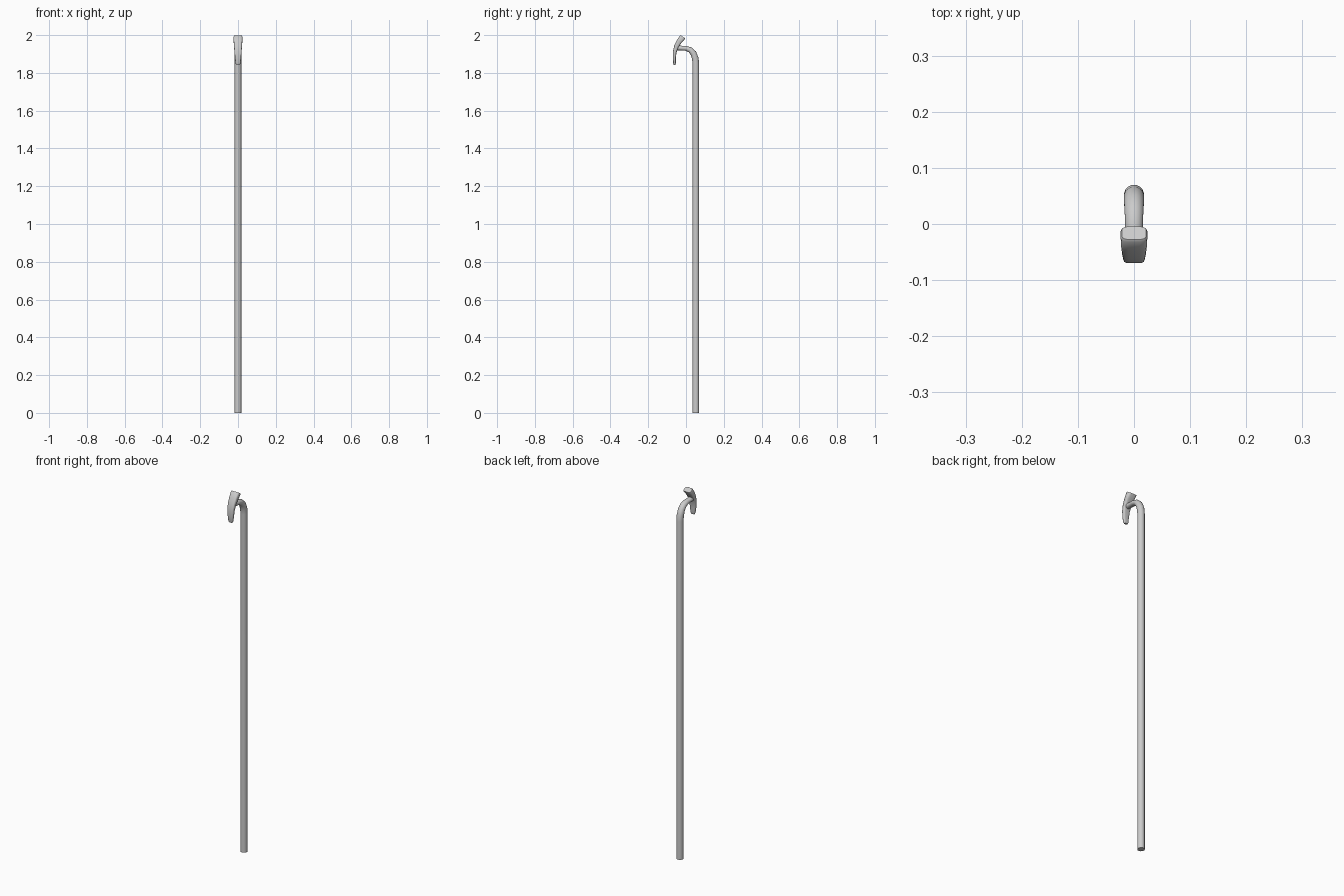
import bpy, bmesh, math
from mathutils import Vector

if "Cube" in bpy.data.objects:
    bpy.data.objects.remove(bpy.data.objects["Cube"])


def loft(name, stations, sides, power=1.0):
    """Sweep a section in the YZ plane; station = (y, z, angle, half_width, half_depth)."""
    bm = bmesh.new()
    rings = []
    for y, z, ang, w, d in stations:
        a = math.radians(ang)
        n = Vector((0, math.cos(a), math.sin(a)))  # depth direction of the section
        ring = []
        for i in range(sides):
            t = 2 * math.pi * (i + 0.5) / sides
            c, s = math.cos(t), math.sin(t)
            x = w * math.copysign(abs(c) ** power, c)
            k = d * math.copysign(abs(s) ** power, s)
            ring.append(bm.verts.new(Vector((x, y, z)) + n * k))
        rings.append(ring)
    for r0, r1 in zip(rings, rings[1:]):
        for i in range(sides):
            j = (i + 1) % sides
            bm.faces.new((r0[i], r0[j], r1[j], r1[i]))
    bm.faces.new(rings[0][::-1])
    bm.faces.new(rings[-1])
    bmesh.ops.recalc_face_normals(bm, faces=bm.faces)
    mesh = bpy.data.meshes.new(name)
    bm.to_mesh(mesh)
    bm.free()
    obj = bpy.data.objects.new(name, mesh)
    bpy.context.collection.objects.link(obj)
    bpy.ops.object.select_all(action='DESELECT')
    obj.select_set(True)
    bpy.context.view_layer.objects.active = obj
    bpy.ops.object.shade_smooth_by_angle(angle=math.radians(40))
    return obj


# Straight pole that bends forward at the top into a thinner neck
loft("pole", [
    (0.052, 0.0, 0, 0.018, 0.018),
    (0.052, 1.85, 0, 0.018, 0.018),
    (0.049, 1.877, 16, 0.018, 0.018),
    (0.039, 1.904, 38, 0.018, 0.017),
    (0.022, 1.922, 60, 0.017, 0.015),
    (0.0, 1.930, 80, 0.016, 0.013),
    (-0.05, 1.932, 90, 0.015, 0.013),
], 16)

# Curved, tapering hook plate on the end of the neck
loft("hook_plate", [
    (-0.061, 1.843, 0, 0.009, 0.005),
    (-0.061, 1.850, 0, 0.013, 0.007),
    (-0.062, 1.875, -2, 0.016, 0.008),
    (-0.060, 1.910, -8, 0.019, 0.010),
    (-0.051, 1.940, -20, 0.021, 0.012),
    (-0.036, 1.966, -31, 0.023, 0.014),
    (-0.019, 1.988, -33, 0.024, 0.016),
    (-0.016, 1.991, -33, 0.022, 0.014),
], 16, 0.5)
